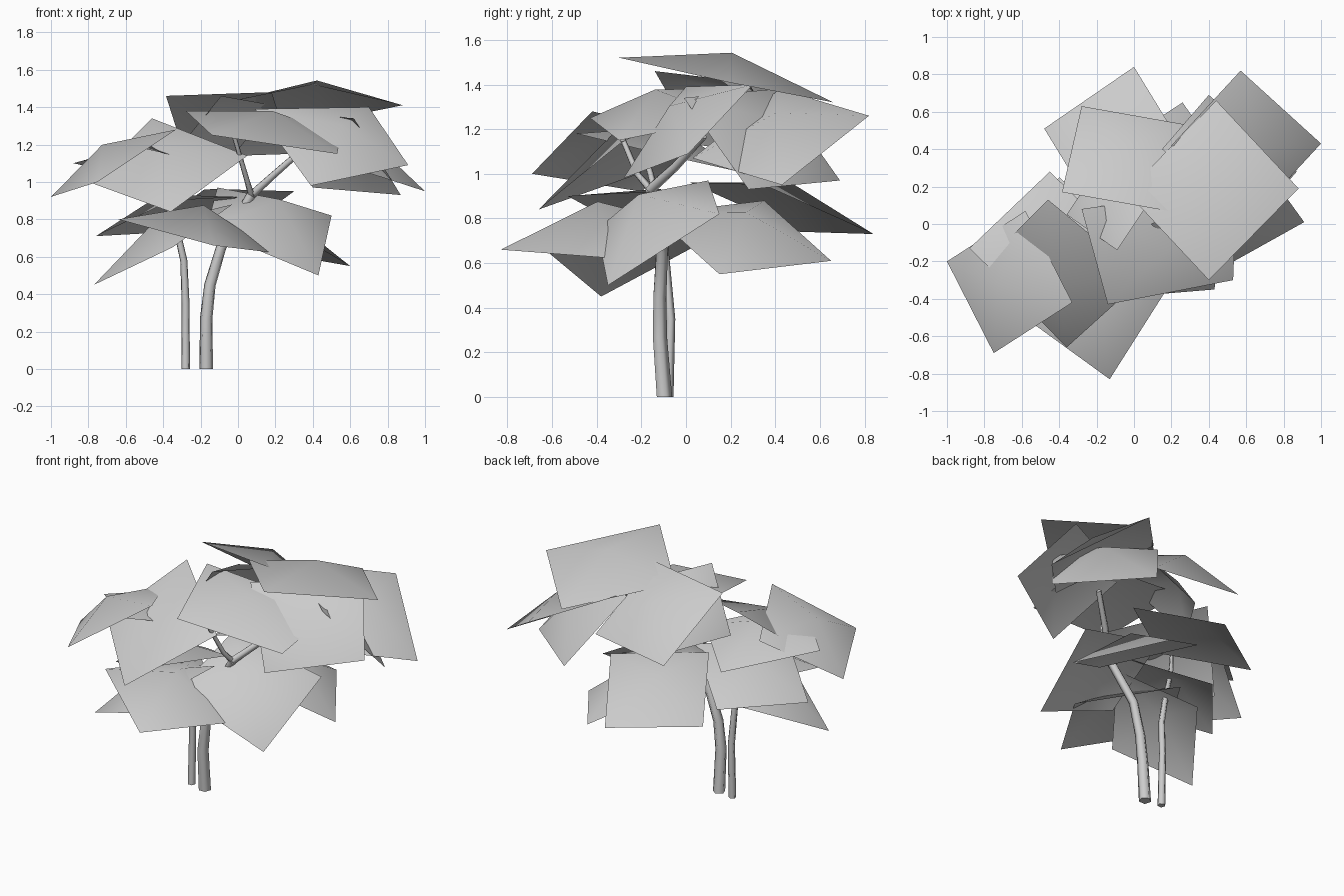
import bpy
import bmesh
from mathutils import Vector

cube = bpy.data.objects.get("Cube")
if cube:
    bpy.data.objects.remove(cube, do_unlink=True)

# One plain grey for the whole tree
grey = bpy.data.materials.new("light_grey")
grey.use_nodes = True
grey.diffuse_color = (0.6, 0.6, 0.6, 1)
grey.node_tree.nodes["Principled BSDF"].inputs["Base Color"].default_value = (0.6, 0.6, 0.6, 1)


def finish(bm, name):
    """Turn a bmesh into a smooth shaded grey object."""
    for face in bm.faces:
        face.smooth = True
    mesh = bpy.data.meshes.new(name)
    bm.to_mesh(mesh)
    bm.free()
    mesh.materials.append(grey)
    obj = bpy.data.objects.new(name, mesh)
    bpy.context.collection.objects.link(obj)
    return obj


def leaf_sheet(name, a, b, c, d=None, peak=0.125):
    """Straight-edged sheet with a raised centre; d defaults to a parallelogram."""
    a, b, c = Vector(a), Vector(b), Vector(c)
    d = Vector(d) if d else a + c - b
    normal = (c - a).cross(d - b).normalized()
    corners = [a, b, c, d]
    if normal.z < 0:
        corners.reverse()
        normal.negate()
    bm = bmesh.new()
    rim = [bm.verts.new(p) for p in corners]
    centre = bm.verts.new((a + b + c + d) / 4 + normal * peak)
    for k in range(4):
        bm.faces.new((rim[k], rim[(k + 1) % 4], centre))
    finish(bm, name)


def crown(name, sheets):
    for number, corners in enumerate(sheets, 1):
        leaf_sheet(f"{name}_{number}", *corners)


def limb(name, path, start, end, sides=5):
    """Tapered tube along a path, closed at both ends."""
    bm = bmesh.new()
    points = [Vector(p) for p in path]
    rings = []
    last = len(points) - 1
    for i, p in enumerate(points):
        direction = points[min(i + 1, last)] - points[max(i - 1, 0)]
        turn = Vector((0, 0, 1)).rotation_difference(direction)
        if i == 0 and p.z == 0:
            turn.identity()
        radius = start + (end - start) * i / last
        ring = bmesh.ops.create_circle(bm, segments=sides, radius=radius)["verts"]
        for v in ring:
            v.co = p + turn @ v.co
        rings.append(ring)
    for low, high in zip(rings, rings[1:]):
        for k in range(sides):
            n = (k + 1) % sides
            bm.faces.new((low[k], low[n], high[n], high[k]))
    bm.faces.new(rings[0][::-1])
    bm.faces.new(rings[-1])
    bmesh.ops.recalc_face_normals(bm, faces=bm.faces)
    obj = finish(bm, name)
    bpy.ops.object.select_all(action="DESELECT")
    obj.select_set(True)
    bpy.context.view_layer.objects.active = obj
    bpy.ops.object.shade_smooth_by_angle(angle=1.3)


# Trunks and branches
limb("main_trunk", [(-.17, -.1, 0), (-.17, -.12, .27), (-.15, -.12, .45),
                    (-.09, -.11, .65), (.07, -.16, .93)], .038, .026)
limb("thin_trunk", [(-.28, -.08, 0), (-.28, -.07, .35), (-.29, -.09, .58),
                    (-.34, -.11, .8)], .024, .018)
limb("right_branch", [(.07, -.16, .93), (.18, -.05, 1.03), (.34, .08, 1.17)], .024, .017)
limb("upright_branch", [(.07, -.16, .93), (.05, -.22, 1.0), (-.02, -.32, 1.24)], .018, .012)
limb("side_branch", [(-.34, -.11, .8), (-.42, -.16, 1.0), (-.46, -.2, 1.14)], .018, .012)

# Each sheet is given by neighbouring corners in order
crown("upper_leaf", [
    ((.44, .66, 1.32), (.88, .19, 1.41), (.40, -.30, 1.52)),
    ((-.28, .63, 1.13), (-.385, .17, 1.46), (.18, .07, 1.48)),
    ((-.28, .08, 1.38), (-.14, -.43, 1.25), (.53, -.3, 1.15), (.55, .2, 1.25)),
    ((.39, -.28, .98), (.91, .01, 1.09), (.70, .3, 1.4), (.09, 0, 1.39)),
    ((1, .43, .95), (.57, .82, 1.26), (.2, .42, 1.38)),
    ((.87, .28, .93), (.4, .69, .97), (.15, .4, 1.38)),
    ((-.36, .05, 1.13), (-.08, .47, 1.07), (.19, .28, 1.41), (-.09, -.14, 1.46)),
])
crown("side_leaf", [
    ((-1, -.2, .92), (-.75, -.69, 1), (-.33, -.42, 1.28), (-.58, .07, 1.16)),
    ((-.8, -.21, 1), (-.36, -.66, .84), (.05, -.29, 1.14), (-.46, .13, 1.34)),
    ((-.88, -.13, 1.1), (-.45, .28, 1), (-.08, -.08, 1.08)),
])
crown("lower_leaf", [
    ((.6, .15, .55), (.26, .65, .61), (-.2, .35, .88)),
    ((0, .84, .73), (-.48, .51, .74), (-.18, .02, .96)),
    ((-.35, -.62, .65), (-.77, -.38, .45), (-.45, .05, .68)),
    ((-.76, -.18, .71), (-.4, .25, .73), (0, -.1, .92)),
])

# The two front sheets are domed more strongly
leaf_sheet("front_leaf_left", (-.64, -.46, .8), (-.13, -.83, .66), (.2, -.31, .62), peak=.17)
leaf_sheet("front_leaf_right", (-.17, -.4, .75), (.43, -.35, .5), (.5, .15, .82),
           (-.11, .1, .97), peak=.18)
